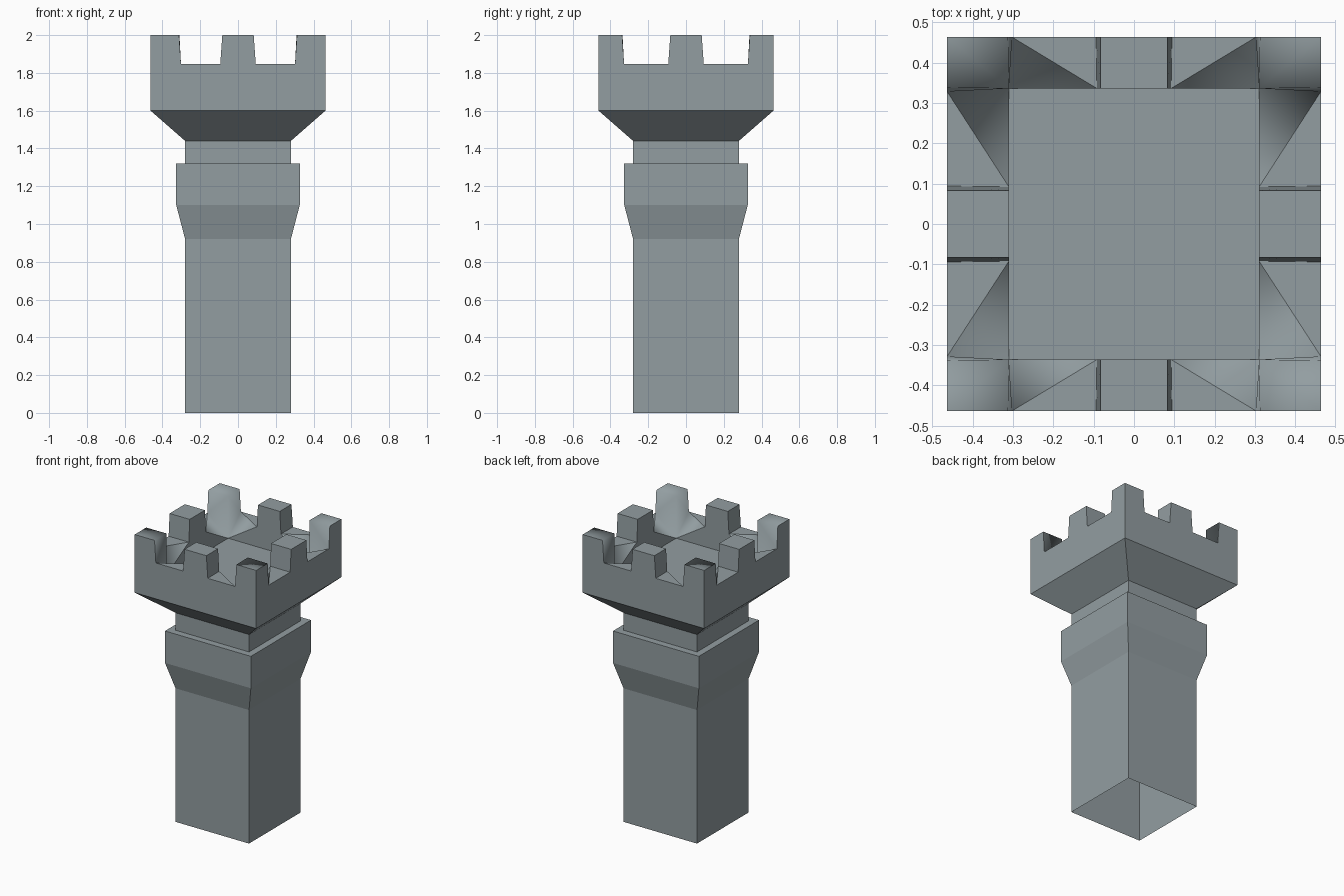
import bpy, bmesh

if "Cube" in bpy.data.objects:
    bpy.data.objects.remove(bpy.data.objects["Cube"])

H = 0.463            # half width of crown
FLOOR, NOTCH, TOP = 1.71, 1.847, 2.0
AX, AY = 0.31, 0.336  # inner half sizes of the roof floor

stone = bpy.data.materials.new("stone")
stone.diffuse_color = (0.29, 0.34, 0.357, 1)
stone.use_nodes = True
stone.node_tree.nodes["Principled BSDF"].inputs["Base Color"].default_value = stone.diffuse_color


def finish(name, polys, soft=()):
    """Weld polygons into one object; 'soft' polygons are smooth shaded."""
    bm = bmesh.new()
    for group, smooth in ((polys, False), (soft, True)):
        for pts in group:
            bm.faces.new([bm.verts.new(p) for p in pts]).smooth = smooth
    bmesh.ops.remove_doubles(bm, verts=bm.verts, dist=0.0005)
    bmesh.ops.recalc_face_normals(bm, faces=bm.faces)
    me = bpy.data.meshes.new(name)
    bm.to_mesh(me)
    bm.free()
    me.materials.append(stone)
    ob = bpy.data.objects.new(name, me)
    bpy.context.collection.objects.link(ob)


def square(w, z):
    return [(-w, -w, z), (w, -w, z), (w, w, z), (-w, w, z)]


def skin(profile):
    """Four-sided walls following a (half width, height) profile."""
    out = []
    for (w0, z0), (w1, z1) in zip(profile, profile[1:]):
        a, b = square(w0, z0), square(w1, z1)
        for i in range(4):
            j = (i + 1) % 4
            out.append([a[i], a[j], b[j], b[i]])
    return out


# Hollow shaft with collar, open underneath
finish("tower_shaft", skin([(0.28, 0), (0.28, 0.92), (0.327, 1.10),
                            (0.327, 1.32), (0.28, 1.32), (0.28, 1.44)]))

# Flared underside of crown
crown = skin([(0.28, 1.44), (H, 1.60)])
soft = []

# Roof floor
crown.append([(-AX, -AY, FLOOR), (AX, -AY, FLOOR), (AX, AY, FLOOR), (-AX, AY, FLOOR)])

# Four battlement sides: t runs along the wall, d points outward
for along_x in (True, False):
    a, b = (AX, AY) if along_x else (AY, AX)
    for side in (-1, 1):
        def P(t, d, z):
            return (t, side * d, z) if along_x else (side * d, t, z)

        for s in (-1, 1):
            o_low = P(s * (a - 0.008), H, NOTCH)
            o_top = P(s * (a + 0.002), H, TOP)
            i_low, i_top = P(s * a, b, FLOOR), P(s * a, b, TOP)
            m_in, m_out = P(s * 0.092, b, NOTCH), P(s * 0.094, H, NOTCH)
            t_in, t_out = P(s * 0.083, b, TOP), P(s * 0.083, H, TOP)
            # Notch sill sloping down to the floor corner
            soft.append([o_low, i_low, m_in])
            crown.append([o_low, m_in, m_out])
            # Merlon cheeks
            crown.append([m_out, m_in, t_in, t_out])
            soft.append([o_low, i_low, i_top, o_top])
        # Middle merlon top and inner wall
        crown.append([P(-0.083, b, TOP), P(0.083, b, TOP), P(0.083, H, TOP), P(-0.083, H, TOP)])
        inner = [(a, FLOOR), (0.092, NOTCH), (0.083, TOP)]
        crown.append([P(t, b, z) for t, z in inner] + [P(-t, b, z) for t, z in reversed(inner)])
        # Crenellated outer wall
        outer = [(H, 1.60), (H, TOP), (a + 0.002, TOP), (a - 0.008, NOTCH),
                 (0.094, NOTCH), (0.083, TOP)]
        crown.append([P(t, H, z) for t, z in outer] + [P(-t, H, z) for t, z in reversed(outer)])

# Corner merlon tops
for sx in (-1, 1):
    for sy in (-1, 1):
        soft.append([(sx * x, sy * y, TOP) for x, y in
                     ((AX, AY), (AX + 0.002, H), (H, H), (H, AY + 0.002))])

finish("battlement_crown", crown, soft)
